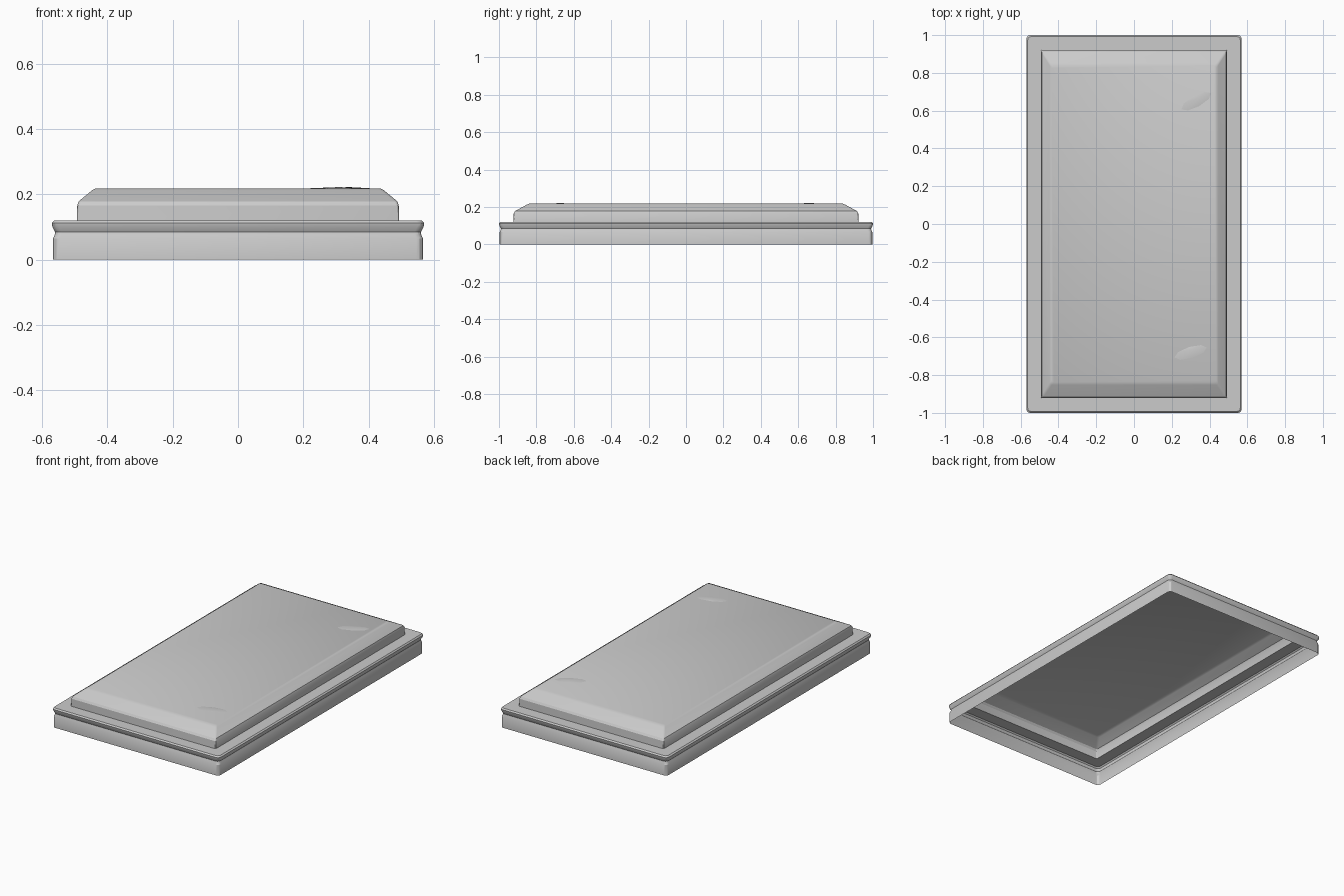
import bpy, bmesh
from math import cos, sin, pi

if "Cube" in bpy.data.objects:
    bpy.data.objects.remove(bpy.data.objects["Cube"])


def finish(name, bm, angle):
    mesh = bpy.data.meshes.new(name)
    bm.to_mesh(mesh)
    bm.free()
    ob = bpy.data.objects.new(name, mesh)
    bpy.context.collection.objects.link(ob)
    bpy.ops.object.select_all(action='DESELECT')
    bpy.context.view_layer.objects.active = ob
    ob.select_set(True)
    bpy.ops.object.shade_smooth_by_angle(angle=angle)
    return ob


def ring(bm, hx, hy, z, r, steps=3):
    """Rectangle outline with rounded corners, counter-clockwise."""
    verts = []
    for q, (sx, sy) in enumerate(((1, 1), (-1, 1), (-1, -1), (1, -1))):
        for i in range(steps + 1):
            a = (q + i / steps) * pi / 2
            verts.append(bm.verts.new((sx * (hx - r) + r * cos(a),
                                       sy * (hy - r) + r * sin(a), z)))
    return verts


def shell(name, profile, cap=False):
    """Open shell lofted through (half x, half y, z, corner radius) outlines."""
    bm = bmesh.new()
    rings = [ring(bm, *p) for p in profile]
    for lo, hi in zip(rings, rings[1:]):
        n = len(lo)
        for i in range(n):
            j = (i + 1) % n
            bm.faces.new((lo[i], lo[j], hi[j], hi[i]))
    if cap:
        bm.faces.new(rings[-1])
    return finish(name, bm, 0.5)


# Hollow base frame: outer wall with a shallow groove, rounded lip and flat ledge
shell("base_frame", [
    (0.566, 0.996, 0.0, 0.02), (0.566, 0.996, 0.065, 0.02),
    (0.561, 0.991, 0.076, 0.02), (0.560, 0.990, 0.084, 0.02),
    (0.568, 0.998, 0.100, 0.02), (0.570, 1.000, 0.112, 0.02),
    (0.563, 0.993, 0.120, 0.02), (0.493, 0.922, 0.120, 0.006)])

# Raised panel: upright side, sloping border and flat top, open underneath
shell("raised_panel", [
    (0.493, 0.922, 0.120, 0.006), (0.492, 0.921, 0.166, 0.008),
    (0.488, 0.914, 0.178, 0.010), (0.447, 0.852, 0.212, 0.012),
    (0.436, 0.838, 0.218, 0.012)], cap=True)

# Shallow worn creases on the flat top
for n, (x, y, angle) in enumerate(((0.33, 0.65, 0.5), (0.30, -0.68, 0.3))):
    bm = bmesh.new()
    rim = [bm.verts.new((x + 0.09 * cos(a) * cos(angle) - 0.03 * sin(a) * sin(angle),
                         y + 0.09 * cos(a) * sin(angle) + 0.03 * sin(a) * cos(angle),
                         0.2181)) for a in (i * pi / 4 for i in range(8))]
    peak = bm.verts.new((x + 0.01, y + 0.015, 0.222))
    for i in range(8):
        bm.faces.new((rim[i], rim[(i + 1) % 8], peak))
    finish(f"worn_crease_{n + 1}", bm, 0.8)
